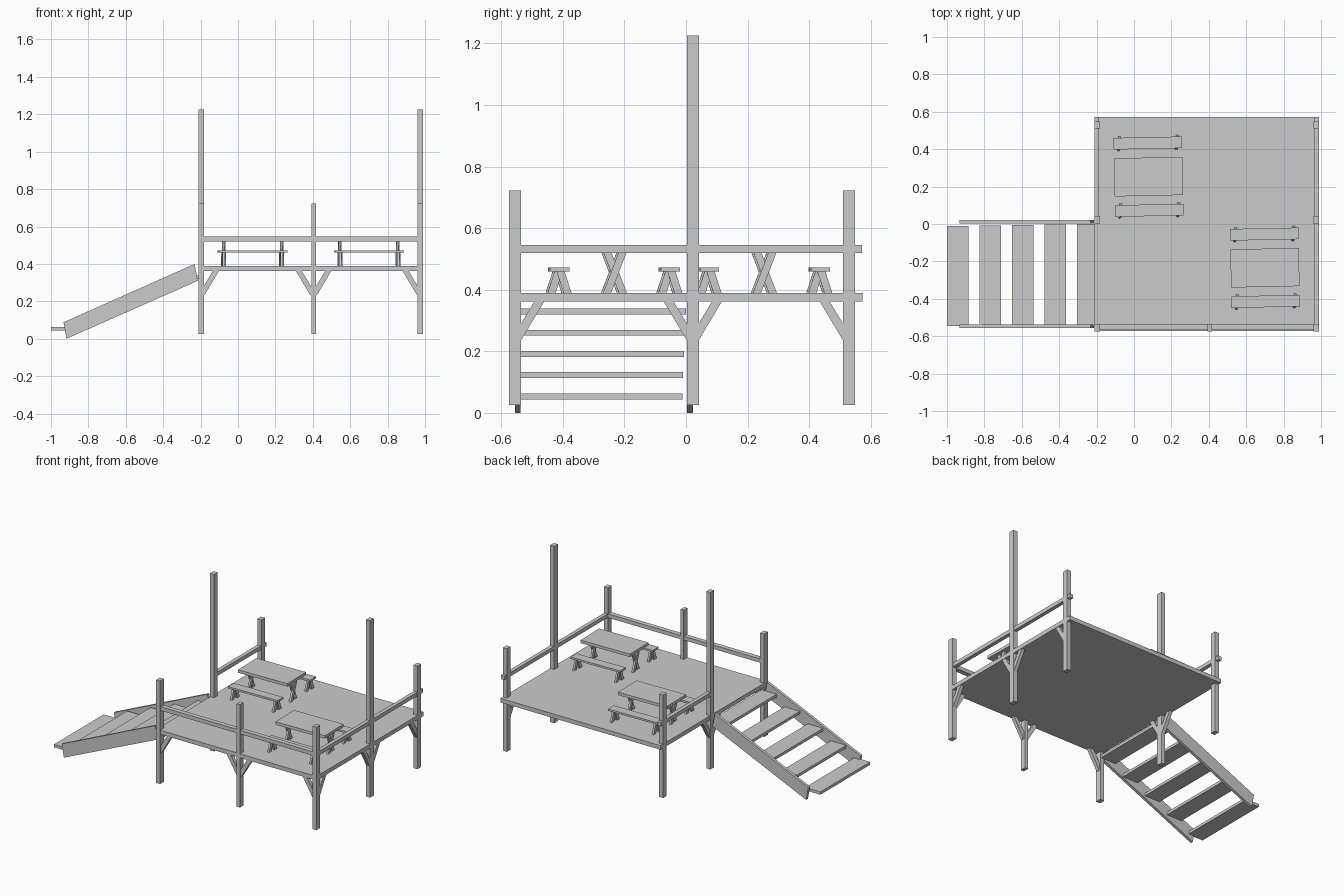
import bpy
from math import radians
from mathutils import Vector, Matrix

cube = bpy.data.objects.get("Cube")
if cube:
    bpy.data.objects.remove(cube, do_unlink=True)

grey = bpy.data.materials.new("weathered grey wood")
grey.use_nodes = True
grey.diffuse_color = (0.6, 0.6, 0.6, 1)
grey.node_tree.nodes["Principled BSDF"].inputs["Base Color"].default_value = (0.6, 0.6, 0.6, 1)


def prism(name, outline, offset, place=Matrix()):
    """Extrude a flat outline along an offset vector."""
    n = len(outline)
    base = [Vector(p) for p in outline]
    verts = [place @ p for p in base] + [place @ (p + Vector(offset)) for p in base]
    faces = [tuple(reversed(range(n))), tuple(range(n, 2 * n))]
    faces += [(i, (i + 1) % n, n + (i + 1) % n, n + i) for i in range(n)]
    mesh = bpy.data.meshes.new(name)
    mesh.from_pydata(verts, [], faces)
    mesh.materials.append(grey)
    obj = bpy.data.objects.new(name, mesh)
    bpy.context.collection.objects.link(obj)
    # make normals point outward
    import bmesh
    bm = bmesh.new()
    bm.from_mesh(mesh)
    bmesh.ops.recalc_face_normals(bm, faces=bm.faces)
    bm.to_mesh(mesh)
    bm.free()
    return obj


def box(name, x, y, z, place=Matrix()):
    outline = [(x[0], y[0], z[0]), (x[1], y[0], z[0]), (x[1], y[1], z[0]), (x[0], y[1], z[0])]
    return prism(name, outline, (0, 0, z[1] - z[0]), place)


DECK_LOW, DECK_TOP = 0.361, 0.389
LEFT, MID, RIGHT = -0.197, 0.404, 0.975
FRONT, CENTRE, BACK = -0.555, 0.022, 0.529

# Deck
box("deck", (-0.21, 0.99), (-0.573, 0.573), (DECK_LOW, DECK_TOP))

# Posts, each with the directions its braces lean in
posts = [
    ("front_post_a", LEFT, FRONT, 0.723, [(1, 0)]),
    ("front_post_b", MID, FRONT, 0.723, [(1, 0), (-1, 0)]),
    ("front_post_c", RIGHT, FRONT, 0.723, [(-1, 0), (0, 1)]),
    ("tall_post_a", LEFT, CENTRE, 1.225, [(0, 1), (0, -1)]),
    ("tall_post_b", RIGHT, CENTRE, 1.225, [(0, 1), (0, -1)]),
    ("back_post_a", LEFT, BACK, 0.723, []),
    ("back_post_b", RIGHT, BACK, 0.723, [(0, -1)]),
]
for name, px, py, top, braces in posts:
    hx = 0.012 if px == MID else 0.015
    box(name, (px - hx, px + hx), (py - 0.0195, py + 0.0195), (0.025, top))
    for dx, dy in braces:
        # Diagonal brace from the post up to the deck
        side = Vector((-dy, dx, 0)) * 0.012
        profile = [(0.01, 0.23), (0.01, 0.275), (0.062, DECK_LOW), (0.094, DECK_LOW), (0.019, 0.235)]
        outline = [Vector((px + dx * d, py + dy * d, z)) - side for d, z in profile]
        prism(name + "_brace", outline, side * 2)

# Handrails
RAIL = (0.52, 0.546)
box("front_rail", (LEFT, RIGHT), (-0.568, -0.536), RAIL)
box("right_rail", (0.962, 0.988), (FRONT, 0.572), RAIL)
box("left_rail", (-0.212, -0.186), (CENTRE, 0.572), RAIL)

# Stairs: two slanted stringers and five treads
for name, y in (("stringer_front", -0.556), ("stringer_back", 0.003)):
    prism(name, [(-0.232, y, 0.4), (-0.215, y, 0.31), (-0.917, y, 0.0), (-0.933, y, 0.088)], (0, 0.019, 0))
for i in range(5):
    x, z = -1.0 + 0.174 * i, 0.044 + 0.069 * i
    box("tread", (x, x + 0.115), (-0.545, -0.012 + 0.003 * i), (z, z + 0.019))


def slat(name, x, y0, y1, z1, place):
    """Slanted leg running from y0 on the deck to y1 at height z1."""
    w, t = 0.013, 0.0065
    outline = [(x - t, y0 - w, DECK_TOP), (x - t, y0 + w, DECK_TOP), (x - t, y1 + w, z1), (x - t, y1 - w, z1)]
    prism(name, outline, (2 * t, 0, 0), place)


# Picnic tables with a bench on both sides
for cx, cy in ((0.078, 0.253), (0.70, -0.234)):
    place = Matrix.Translation((cx, cy, 0)) @ Matrix.Rotation(radians(1.2), 4, "Z")
    box("table_top", (-0.183, 0.183), (-0.102, 0.102), (0.525, 0.545), place)
    for s in (-1, 1):
        by = 0.18 * s
        box("bench_seat", (-0.183, 0.183), (by - 0.031, by + 0.031), (0.46, 0.473), place)
        for m in (-1, 1):
            slat("table_leg", 0.155 * s + 0.003 * m, -0.026 * m, 0.026 * m, 0.525, place)
            for e in (-1, 1):
                slat("bench_leg", 0.155 * e + 0.003 * m, by + 0.026 * m, by + 0.003 * m, 0.46, place)
